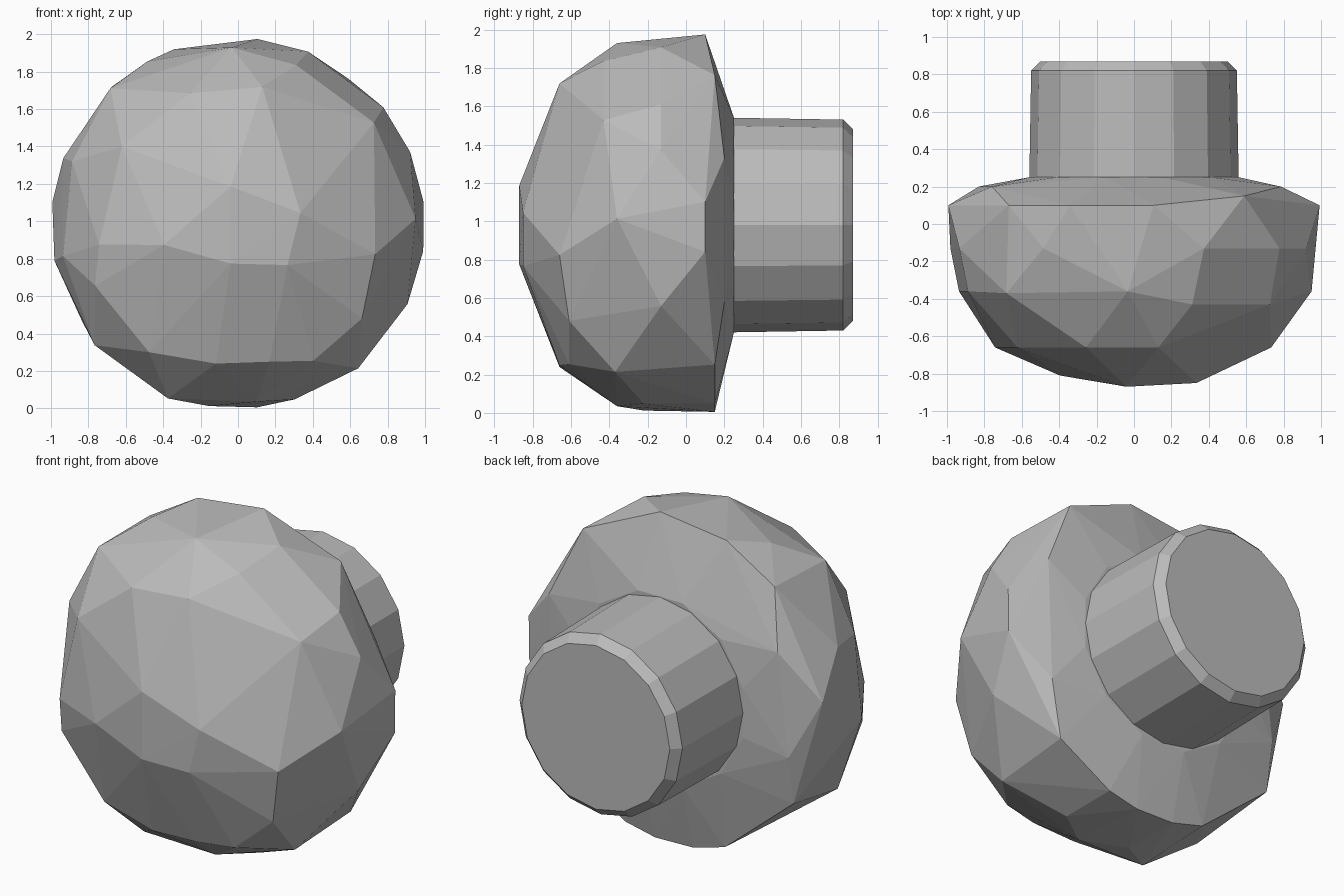
import bpy, bmesh
from math import sin, cos, radians

cube = bpy.data.objects.get("Cube")
if cube:
    bpy.data.objects.remove(cube, do_unlink=True)

CENTRE_Z = 0.98

grey = bpy.data.materials.new("plain grey")
grey.use_nodes = True
colour = (0.5, 0.5, 0.5, 1)
grey.diffuse_color = colour
grey.node_tree.nodes["Principled BSDF"].inputs["Base Color"].default_value = colour


def ring(y, radius, angles):
    """Points round the y axis, clockwise from the top as seen from the front."""
    return [(radius * sin(radians(a)), y, CENTRE_Z + radius * cos(radians(a)))
            for a in angles]


def hull_object(name, points):
    """Wrap points in a flat-shaded convex shell."""
    bm = bmesh.new()
    for p in points:
        bm.verts.new(p)
    result = bmesh.ops.convex_hull(bm, input=bm.verts)
    spare = {g for g in result["geom_interior"] + result["geom_unused"]
             if isinstance(g, bmesh.types.BMVert) and g.is_valid}
    bmesh.ops.delete(bm, geom=list(spare), context="VERTS")
    bmesh.ops.recalc_face_normals(bm, faces=bm.faces)
    mesh = bpy.data.meshes.new(name)
    bm.to_mesh(mesh)
    bm.free()
    mesh.materials.append(grey)
    obj = bpy.data.objects.new(name, mesh)
    bpy.context.collection.objects.link(obj)
    return obj


def even(count, start=0):
    return [start + 360 * i / count for i in range(count)]


# Chipped, rounded head: uneven facets from nose to rim to back
head = []
head += ring(-0.87, 0.21, [-11, 191])
head += ring(-0.85, 0.34, [79, 129])
head += ring(-0.81, 0.41, [255])
head += ring(-0.66, 0.75, [-20, 10, 102, 167, 189, 262, 304])
head += ring(-0.61, 0.83, [127, 151, 215, 247])
head += ring(-0.43, 0.91, [20, 53])
head += ring(-0.36, 0.95, [-2, 88, 174, 260, 291])
head += ring(-0.37, 1.0, [140, 202, 230, 317])
head += ring(-0.13, 1.0, [22, 51, 67, 115, 259, 291, 331])
head += ring(-0.22, 0.98, [162, 189])
head += ring(0.1, 1.0, [6, 83, 98, 277, 318, 340])
head += ring(0.15, 0.98, [37, 138, 162, 174, 189, 202, 238])
head += ring(0.2, 0.86, [66, 118, 255, 298])
head += ring(0.25, 0.58, even(12, 15))
hull_object("head", head)

# Round stem with a chamfered end
STEM_SIDES = 16
stem = ring(0.22, 0.56, even(STEM_SIDES))
stem += ring(0.82, 0.55, even(STEM_SIDES))
stem += ring(0.87, 0.50, even(STEM_SIDES))
hull_object("stem", stem)
